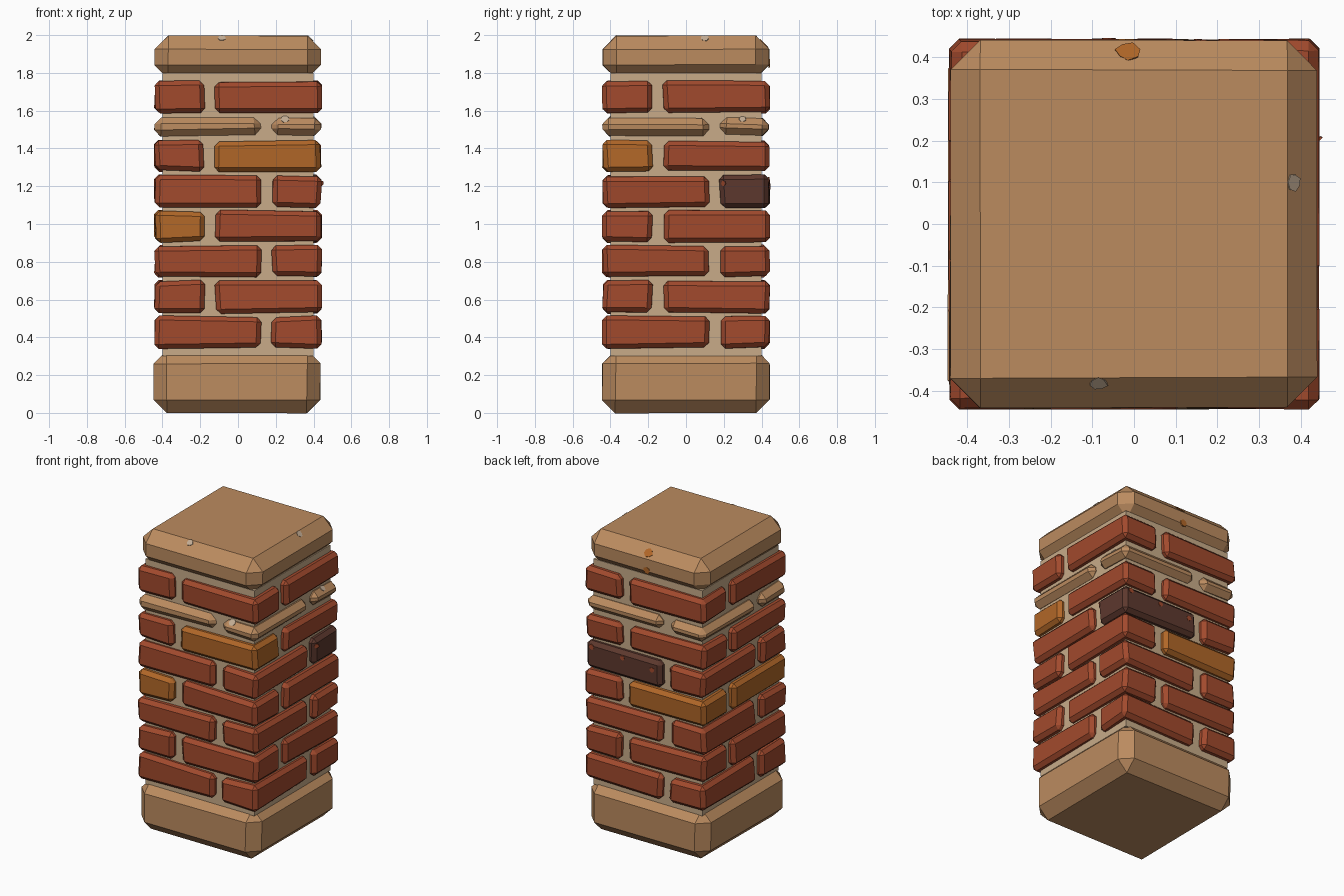
import bpy, bmesh, random
from mathutils import Vector, Matrix
from mathutils.bvhtree import BVHTree

if "Cube" in bpy.data.objects:
    bpy.data.objects.remove(bpy.data.objects["Cube"])
random.seed(4)


def material(name, rgb):
    m = bpy.data.materials.new(name)
    m.use_nodes = True
    m.diffuse_color = (*rgb, 1)
    m.node_tree.nodes["Principled BSDF"].inputs["Base Color"].default_value = (*rgb, 1)
    return m


SAND = material("sandstone", (0.50, 0.26, 0.115))
RED = material("red_brick", (0.36, 0.068, 0.026))
OCHRE = material("ochre_brick", (0.44, 0.135, 0.021))
DARK = material("dark_brick", (0.11, 0.04, 0.027))
MORTAR = material("mortar", (0.58, 0.41, 0.25))
PALE = material("pale_chip", (0.55, 0.42, 0.30))


def add_object(name, bm, mat, location):
    mesh = bpy.data.meshes.new(name)
    bm.to_mesh(mesh)
    bm.free()
    mesh.materials.append(mat)
    ob = bpy.data.objects.new(name, mesh)
    ob.location = location
    bpy.context.collection.objects.link(ob)
    return ob


def block(name, centre, size, mat, chamfer=0.0, wobble=0.0):
    """Chamfered, slightly irregular stone block."""
    bm = bmesh.new()
    bmesh.ops.create_cube(bm, size=1)
    for v in bm.verts:
        v.co = Vector([c * s + random.uniform(-wobble, wobble) for c, s in zip(v.co, size)])
    if chamfer:
        bmesh.ops.bevel(bm, geom=bm.edges[:], offset=chamfer, segments=1,
                        affect='EDGES', clamp_overlap=True)
    bmesh.ops.recalc_face_normals(bm, faces=bm.faces[:])
    return add_object(name, bm, mat, centre)


def chip(name, target, point, radius, mat):
    """Thin irregular plate lying on the nearest face of a block."""
    source = bmesh.new()
    source.from_mesh(target.data)
    spot, normal, _, _ = BVHTree.FromBMesh(source).find_nearest(Vector(point) - target.location)
    source.free()
    bm = bmesh.new()
    bmesh.ops.create_cone(bm, cap_ends=True, segments=7, radius1=radius,
                          radius2=radius, depth=0.006)
    for v in bm.verts:
        v.co.x *= random.uniform(0.75, 1.1)
        v.co.y *= random.uniform(0.75, 1.1)
    turn = normal.to_track_quat('Z', 'Y').to_matrix()
    bmesh.ops.rotate(bm, verts=bm.verts[:], matrix=turn)
    add_object(name, bm, mat, target.location + spot)


# Base, mortar core and cap
block("base_stone", (-0.005, 0, 0.165), (0.88, 0.885, 0.33), SAND, 0.07, 0.004)
block("mortar_core", (0, 0, 1.05), (0.80, 0.80, 1.5), MORTAR)
cap = block("cap_stone", (0, 0, 1.885), (0.88, 0.885, 0.228), SAND, 0.072, 0.004)

# Courses: four bricks in a pinwheel, mirrored on every other course
courses = [(0.345, 0.51), (0.53, 0.70), (0.72, 0.885), (0.905, 1.07),
           (1.09, 1.255), (1.28, 1.44), (1.47, 1.56), (1.59, 1.755)]
sides = ["front", "left", "back", "right"]
special = {(4, "back"): OCHRE, (4, "right"): OCHRE, (6, "front"): OCHRE, (5, "back"): DARK}
LENGTH, DEPTH, REACH = 0.56, 0.26, 0.44
bricks = {}

for row, (low, high) in enumerate(courses, 1):
    thin = high - low < 0.12
    shift = (REACH - LENGTH / 2) * (-1 if row % 2 else 1)
    for k, side in enumerate(sides):
        centre = Vector((shift, DEPTH / 2 - REACH, (low + high) / 2))
        centre.rotate(Matrix.Rotation(k * 1.5707963, 3, 'Z'))
        size = (DEPTH, LENGTH) if k % 2 else (LENGTH, DEPTH)
        mat = SAND if thin else special.get((row, side), RED)
        bricks[row, side] = block(f"brick_{row}_{side}", centre, (*size, high - low), mat,
                                  0.034 if thin else 0.024, 0.007)

# Chips of other colours
chip("cap_chip_front", cap, (-0.085, -0.39, 1.99), 0.022, PALE)
chip("cap_chip_left", cap, (0.39, 0.1, 1.99), 0.022, PALE)
chip("cap_chip_back", cap, (-0.015, 0.42, 1.96), 0.03, OCHRE)
chip("cap_chip_back_low", cap, (-0.02, 0.45, 1.85), 0.025, OCHRE)
chip("course_chip_front", bricks[7, "left"], (0.25, -0.42, 1.56), 0.025, PALE)
chip("course_chip_left", bricks[7, "back"], (0.42, 0.3, 1.56), 0.022, PALE)
chip("dark_chip_left", bricks[5, "back"], (0.45, 0.19, 1.215), 0.016, RED)
for i, (x, z) in enumerate([(0.39, 1.23), (0.16, 1.22), (-0.06, 1.20)]):
    chip(f"dark_chip_back_{i + 1}", bricks[5, "back"], (x, 0.46, z), 0.018, RED)
